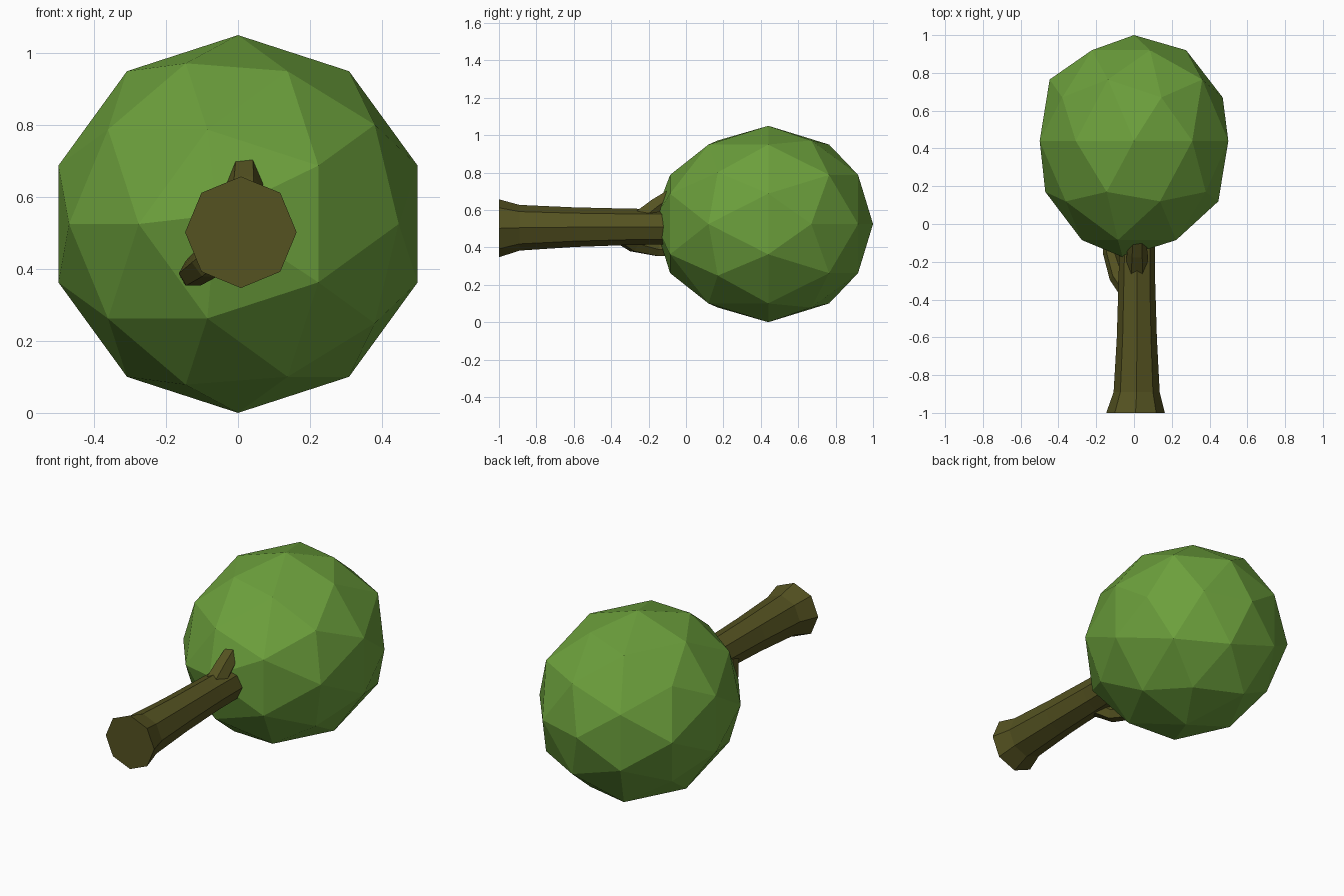
import bpy, bmesh, math
from mathutils import Vector

if "Cube" in bpy.data.objects:
    bpy.data.objects.remove(bpy.data.objects["Cube"])


def material(name, rgb):
    m = bpy.data.materials.new(name)
    m.diffuse_color = (*rgb, 1)
    m.use_nodes = True
    m.node_tree.nodes["Principled BSDF"].inputs["Base Color"].default_value = m.diffuse_color
    return m


def finish(name, bm, mat):
    bmesh.ops.recalc_face_normals(bm, faces=bm.faces[:])
    me = bpy.data.meshes.new(name)
    bm.to_mesh(me)
    bm.free()
    me.materials.append(mat)
    ob = bpy.data.objects.new(name, me)
    bpy.context.collection.objects.link(ob)
    return ob


def limb(name, rings, sides, mat, upright=False):
    """Tapered tube through (x, y, z, radius) rings; upright keeps rings in the xz plane."""
    bm = bmesh.new()
    loops = []
    pts = [Vector(r[:3]) for r in rings]
    for i, r in enumerate(rings):
        d = (pts[min(i + 1, len(pts) - 1)] - pts[max(i - 1, 0)]).normalized()
        if upright:
            d = Vector((0, 1, 0))
        u = d.cross(Vector((0, 0, 1))).normalized()
        v = u.cross(d)
        loop = []
        for k in range(sides):
            a = math.tau * k / sides
            loop.append(bm.verts.new(pts[i] + (u * math.cos(a) + v * math.sin(a)) * r[3]))
        loops.append(loop)
    for a, b in zip(loops, loops[1:]):
        for k in range(sides):
            n = (k + 1) % sides
            bm.faces.new((a[k], a[n], b[n], b[k]))
    bm.faces.new(loops[0])
    bm.faces.new(loops[-1])
    return finish(name, bm, mat)


leaf = material("leaf", (0.15, 0.35, 0.045))
bark = material("bark", (0.09, 0.085, 0.015))

# foliage: faceted ball with its pole along y, slightly stretched toward the trunk
bm = bmesh.new()
bmesh.ops.create_icosphere(bm, subdivisions=2, radius=1)
levels = [(1, 1.0), (0.851, 0.92), (0.526, 0.765), (0.447, 0.67), (0, 0.44),
          (-0.447, 0.17), (-0.526, 0.12), (-0.851, -0.085), (-1, -0.175)]
for v in bm.verts:
    x, y, z = v.co
    depth = min(levels, key=lambda l: abs(l[0] - z))[1]
    v.co = (0.525 * x, depth, 0.525 - 0.525 * y)
    if z < -0.99:
        v.co.x, v.co.z = -0.06, 0.55
finish("foliage", bm, leaf)

# trunk with flared foot
limb("trunk", [(0.008, -1.0, 0.502, 0.155), (0.014, -0.89, 0.505, 0.122),
               (0.015, -0.6, 0.508, 0.106), (0.015, -0.3, 0.51, 0.097),
               (0.02, 0.1, 0.51, 0.092)], 8, bark, True)

# branches reaching into the foliage
limb("upper_branch", [(0.015, -0.25, 0.54, 0.06), (0.017, -0.15, 0.62, 0.054),
                      (0.018, -0.02, 0.71, 0.042)], 6, bark)
limb("lower_branch", [(-0.02, -0.36, 0.48, 0.055), (-0.085, -0.275, 0.418, 0.048),
                      (-0.125, -0.15, 0.388, 0.04), (-0.13, -0.02, 0.385, 0.035)], 6, bark)
